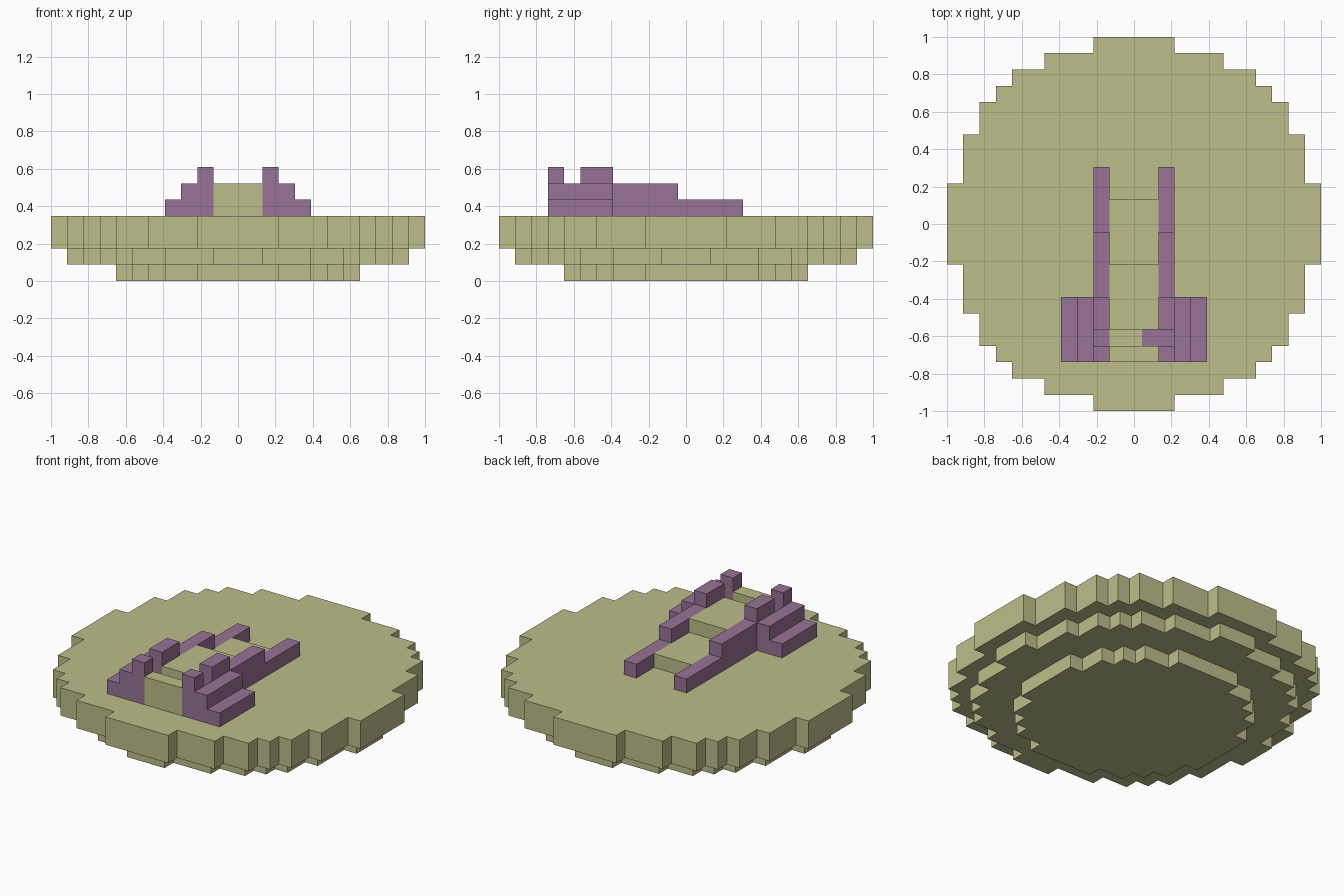
import bpy
import bmesh
from mathutils import Vector

if "Cube" in bpy.data.objects:
    bpy.data.objects.remove(bpy.data.objects["Cube"], do_unlink=True)

U = 2 / 23  # size of one block


def material(name, rgb):
    m = bpy.data.materials.new(name)
    m.use_nodes = True
    m.diffuse_color = (*rgb, 1)
    m.node_tree.nodes["Principled BSDF"].inputs["Base Color"].default_value = (*rgb, 1)
    return m


green = material("pale olive green", (0.503, 0.515, 0.254))
purple = material("muted purple", (0.314, 0.171, 0.305))


def prism(name, profile, axis, start, end, mats, mirror=False, paint=None):
    """Extrude a profile, given in blocks, along an axis from start to end."""
    def place(a, b):
        p = {"x": (start, a, b), "y": (a, start, b), "z": (a, b, start)}[axis]
        return Vector(p) * U

    bm = bmesh.new()
    face = bm.faces.new([bm.verts.new(place(a, b)) for a, b in profile])
    out = bmesh.ops.extrude_face_region(bm, geom=[face], use_keep_orig=True)
    shift = Vector([(end - start) * U if axis == c else 0 for c in "xyz"])
    verts = [v for v in out["geom"] if isinstance(v, bmesh.types.BMVert)]
    bmesh.ops.translate(bm, verts=verts, vec=shift)
    bmesh.ops.recalc_face_normals(bm, faces=bm.faces)
    if paint:
        paint(bm)
    mesh = bpy.data.meshes.new(name)
    bm.to_mesh(mesh)
    bm.free()
    for m in mats:
        mesh.materials.append(m)
    obj = bpy.data.objects.new(name, mesh)
    bpy.context.collection.objects.link(obj)
    if mirror:
        obj.modifiers.new("Mirror", "MIRROR").use_axis[0] = True
    return obj


def stepped_circle(breaks):
    """Blocky circle outline from the step positions of one quadrant."""
    quarter = []
    for i, b in enumerate(breaks):
        quarter.append((b, breaks[-1 - i]))
        if i + 1 < len(breaks):
            quarter.append((b, breaks[-2 - i]))
    outline = []
    for _ in range(4):
        outline += quarter
        quarter = [(y, -x) for x, y in quarter]
    return outline


# Stacked round base
prism("base_bottom", stepped_circle([2.5, 4.5, 5.5, 6.5, 7.5]), "z", 0, 1, [green])
prism("base_middle", stepped_circle([1.5, 4.5, 6.5, 7.5, 8.5, 9.5, 10.5]), "z", 1, 2, [green])
prism("base_top", stepped_circle([2.5, 5.5, 7.5, 8.5, 9.5, 10.5, 11.5]), "z", 2, 4, [green])


# Centre deck, with a purple patch on one end of the slot floor
def paint_slot(bm):
    floor = next(f for f in bm.faces if f.normal.z > 0.9
                 and abs(f.calc_center_median().y + 7 * U) < 0.01)
    bmesh.ops.bisect_plane(bm, geom=[floor, *floor.edges, *floor.verts],
                           plane_co=(0.5 * U, 0, 0), plane_no=(1, 0, 0))
    for f in bm.faces:
        c = f.calc_center_median()
        if f.normal.z > 0.9 and abs(c.y + 7 * U) < 0.01 and c.x > 0.5 * U:
            f.material_index = 1


deck = [(-8.5, 4), (-8.5, 6), (-7.5, 6), (-7.5, 5), (-6.5, 5), (-6.5, 6),
        (-2.5, 6), (-2.5, 5), (1.5, 5), (1.5, 4)]
prism("centre_deck", deck, "x", -1.5, 1.5, [green, purple], paint=paint_slot)

# Notched rails on both sides of the deck
rail = [(-8.5, 4), (-8.5, 7), (-7.5, 7), (-7.5, 5), (-6.5, 5), (-6.5, 7),
        (-4.5, 7), (-4.5, 6), (-0.5, 6), (-0.5, 5), (3.5, 5), (3.5, 4)]
prism("side_rails", rail, "x", 1.5, 2.5, [purple], mirror=True)

# Stepped wings outside the rails
wing = [(2.5, 4), (2.5, 6), (3.5, 6), (3.5, 5), (4.5, 5), (4.5, 4)]
prism("stepped_wings", wing, "y", -8.5, -4.5, [purple], mirror=True)
